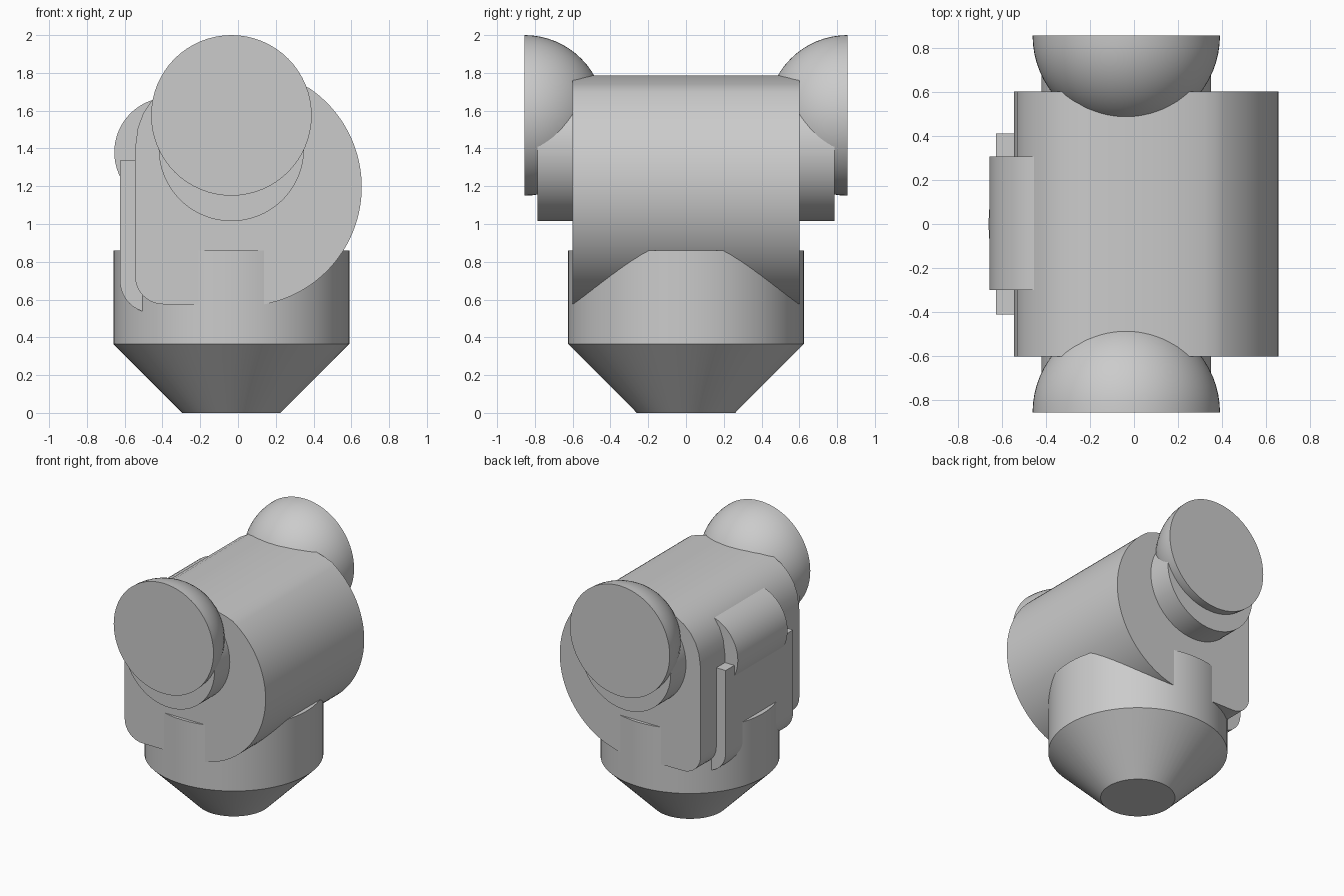
import bpy
import bmesh
import math
from mathutils import Matrix, Vector

cube = bpy.data.objects.get("Cube")
if cube:
    bpy.data.objects.remove(cube, do_unlink=True)

GREY = (0.6, 0.6, 0.6, 1.0)
grey = bpy.data.materials.new("plain grey")
grey.use_nodes = True
grey.diffuse_color = GREY
grey.node_tree.nodes["Principled BSDF"].inputs["Base Color"].default_value = GREY

AXIS_X = -0.035  # shared centre line of base, necks and domes


def finish(name, bm):
    """Turn a bmesh into a smooth shaded object with sharp edges kept."""
    bmesh.ops.recalc_face_normals(bm, faces=bm.faces)
    mesh = bpy.data.meshes.new(name)
    bm.to_mesh(mesh)
    bm.free()
    mesh.materials.append(grey)
    obj = bpy.data.objects.new(name, mesh)
    bpy.context.collection.objects.link(obj)
    bpy.ops.object.select_all(action='DESELECT')
    obj.select_set(True)
    bpy.context.view_layer.objects.active = obj
    bpy.ops.object.shade_smooth_by_angle(angle=math.radians(30))
    return obj


def arc(cx, cz, r, start, end, steps):
    """Points along an arc in the xz plane, angles in degrees."""
    angles = [math.radians(start + (end - start) * i / steps) for i in range(steps + 1)]
    return [(cx + r * math.cos(a), cz + r * math.sin(a)) for a in angles]


def prism(name, outline, y0, y1):
    """Extrude an xz outline along y."""
    bm = bmesh.new()
    face = bm.faces.new([bm.verts.new((x, y0, z)) for x, z in outline])
    new = bmesh.ops.extrude_face_region(bm, geom=[face])["geom"]
    verts = [v for v in new if isinstance(v, bmesh.types.BMVert)]
    bmesh.ops.translate(bm, verts=verts, vec=(0, y1 - y0, 0))
    return finish(name, bm)


def cone(name, r_bottom, r_top, z0, z1):
    bm = bmesh.new()
    bmesh.ops.create_cone(bm, cap_ends=True, segments=64, radius1=r_bottom, radius2=r_top,
                          depth=z1 - z0,
                          matrix=Matrix.Translation((AXIS_X, 0, (z0 + z1) / 2)))
    return finish(name, bm)


# Round base with a tapered foot
cone("base_taper", 0.26, 0.625, 0, 0.365)
cone("base_drum", 0.625, 0.625, 0.365, 0.86)

# Main body: flat left side, softly domed top, big round right side
crown = [(-0.545, 1.40), (-0.53, 1.51), (-0.5, 1.59), (-0.455, 1.655), (-0.4, 1.705),
         (-0.33, 1.745), (-0.25, 1.77), (-0.16, 1.782), (-0.06, 1.786), (0.06, 1.785),
         (0.16, 1.776), (0.25, 1.76), (0.32, 1.741)]
body = crown + arc(0.023, 1.196, 0.632, 56, -80, 40)
body += [(0.02, 0.573)] + arc(-0.395, 0.725, 0.15, 270, 180, 10)
prism("body", body, -0.6, 0.6)

# Side plate and the round hinge above it
plate = [(-0.4, 1.335), (-0.625, 1.335)] + arc(-0.455, 0.70, 0.17, 180, 270, 10)
plate += [(-0.4, 0.53)]
prism("side_plate", plate, -0.41, 0.41)
prism("side_hinge", arc(-0.365, 1.38, 0.29, 0, 354.375, 63), -0.3, 0.305)

# Neck and half-dome at each end
for side, sign in (("front", -1), ("back", 1)):
    prism(side + "_neck", arc(AXIS_X, 1.40, 0.385, 0, 354.375, 63), sign * 0.5, sign * 0.785)
    centre = Vector((AXIS_X, sign * 0.855, 1.575))
    bm = bmesh.new()
    bmesh.ops.create_uvsphere(bm, u_segments=64, v_segments=32, radius=0.425,
                              matrix=Matrix.Translation(centre)
                              @ Matrix.Rotation(math.pi / 2, 4, 'X'))
    bmesh.ops.bisect_plane(bm, geom=bm.verts[:] + bm.edges[:] + bm.faces[:], dist=1e-4,
                           plane_co=centre, plane_no=(0, sign, 0), clear_outer=True)
    rim = [e for e in bm.edges if e.is_boundary]
    bmesh.ops.contextual_create(bm, geom=rim)
    finish(side + "_dome", bm)
